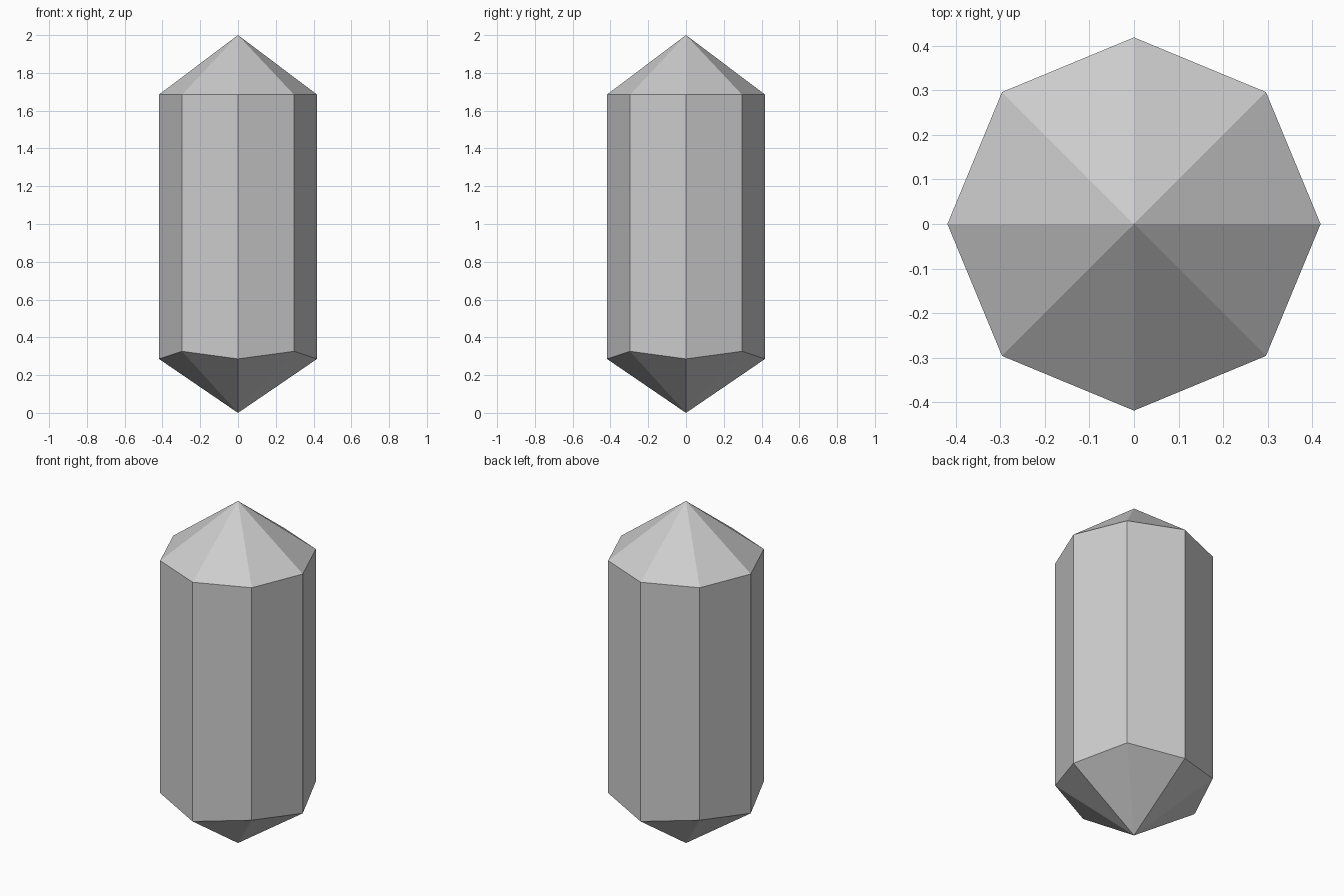
import bpy
import bmesh
from math import cos, sin, pi

cube = bpy.data.objects.get("Cube")
if cube:
    bpy.data.objects.remove(cube, do_unlink=True)

SIDES = 8
RADIUS = 0.419
HEIGHT = 2.0
SHOULDER = 1.685
# Lower rim alternates between corner heights
RIM_HEIGHTS = (0.286, 0.326)

# Single flat grey
grey = bpy.data.materials.new("stone_grey")
grey.use_nodes = True
colour = (0.61, 0.61, 0.61, 1)
grey.diffuse_color = colour
grey.node_tree.nodes["Principled BSDF"].inputs["Base Color"].default_value = colour

bm = bmesh.new()


def ring(height_at):
    """Octagonal ring of corners, with a height for each corner."""
    return [bm.verts.new((RADIUS * cos(2 * pi * i / SIDES),
                          RADIUS * sin(2 * pi * i / SIDES),
                          height_at(i))) for i in range(SIDES)]


lower = ring(lambda i: RIM_HEIGHTS[i % 2])
upper = ring(lambda i: SHOULDER)
base_tip = bm.verts.new((0, 0, 0))
top_tip = bm.verts.new((0, 0, HEIGHT))

# Lower point, long side and upper point of each facet column
for i in range(SIDES):
    j = (i + 1) % SIDES
    bm.faces.new((base_tip, lower[j], lower[i]))
    bm.faces.new((lower[i], lower[j], upper[j], upper[i]))
    bm.faces.new((upper[i], upper[j], top_tip))

bmesh.ops.recalc_face_normals(bm, faces=bm.faces)
mesh = bpy.data.meshes.new("crystal")
bm.to_mesh(mesh)
bm.free()
mesh.materials.append(grey)
crystal = bpy.data.objects.new("crystal", mesh)
bpy.context.collection.objects.link(crystal)
